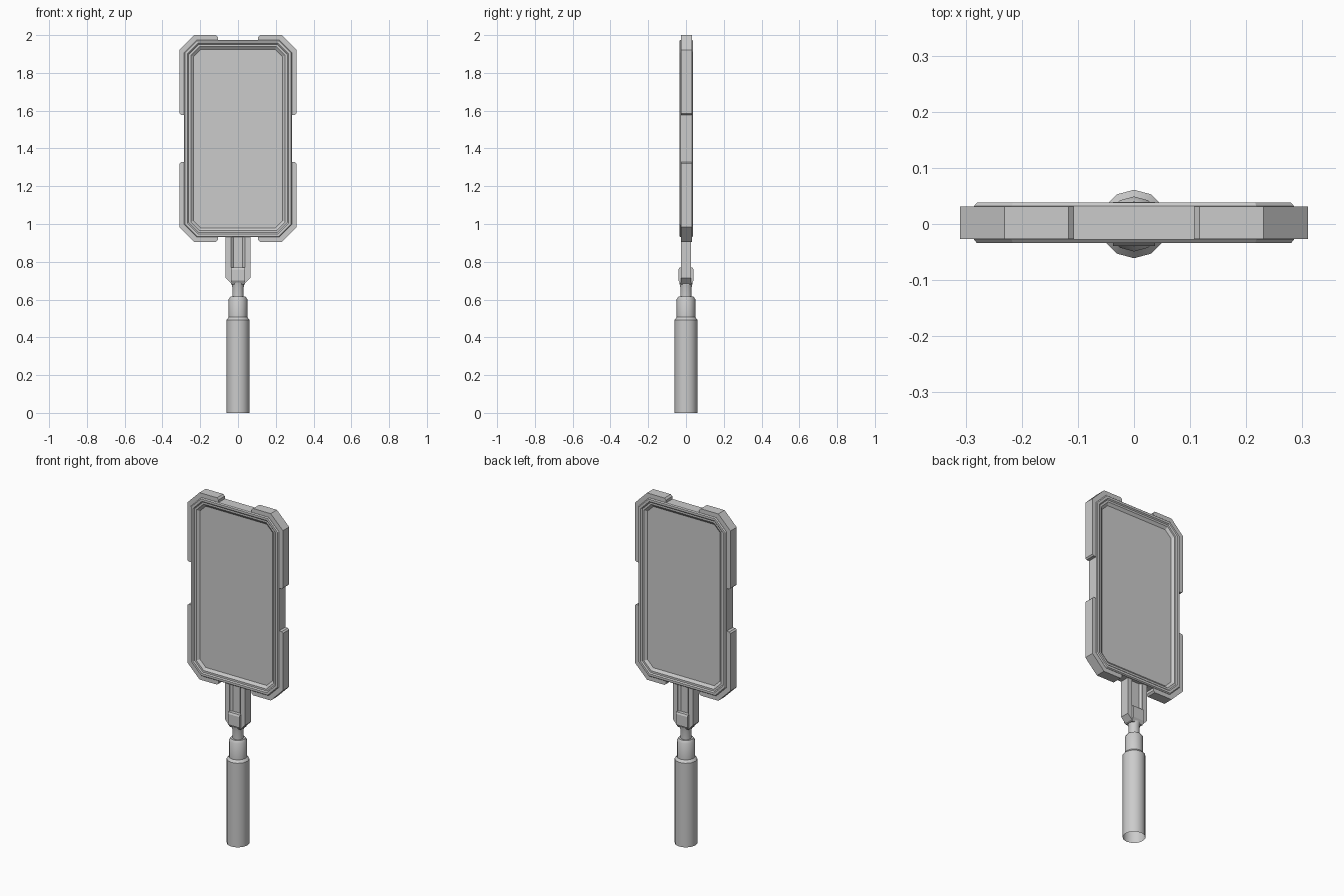
import bpy, bmesh, math

if "Cube" in bpy.data.objects:
    bpy.data.objects.remove(bpy.data.objects["Cube"])

CZ, CY = 1.4525, 0.002   # centre of the panel


def finish(name, bm, smooth=None):
    bmesh.ops.recalc_face_normals(bm, faces=bm.faces)
    me = bpy.data.meshes.new(name)
    bm.to_mesh(me)
    bm.free()
    ob = bpy.data.objects.new(name, me)
    bpy.context.collection.objects.link(ob)
    if smooth:
        bpy.ops.object.select_all(action='DESELECT')
        ob.select_set(True)
        bpy.context.view_layer.objects.active = ob
        bpy.ops.object.shade_smooth_by_angle(angle=math.radians(smooth))
    return ob


def loft(name, rings, cap_start=True, cap_end=True, smooth=None):
    """Join equal-length rings of 3D points into a skin."""
    bm = bmesh.new()
    vs = [[bm.verts.new(p) for p in r] for r in rings]
    n = len(vs[0])
    for a, b in zip(vs, vs[1:]):
        for i in range(n):
            j = (i + 1) % n
            bm.faces.new((a[i], a[j], b[j], b[i]))
    if cap_start:
        bm.faces.new(vs[0])
    if cap_end:
        bm.faces.new(vs[-1])
    return finish(name, bm, smooth)


def prism(name, pts, layers):
    """Outline in x, z swept through the given y values."""
    return loft(name, [[(x, y, z) for x, z in pts] for y in layers])


def octagon(inset, y):
    w, h = 0.285 - inset, 0.5225 - inset
    c = 0.067 - 0.586 * inset
    q = [(w, h - c), (w - c, h), (c - w, h), (-w, h - c),
         (-w, c - h), (c - w, -h), (w - c, -h), (w, c - h)]
    return [(x, CY + y, CZ + z) for x, z in q]


# Panel: stepped rim with a sunken screen on both sides
half = [(0.05, 0.018), (0.035, 0.030), (0.024, 0.030),
        (0.018, 0.036), (0.005, 0.036), (0, 0.030)]
loft("screen_panel", [octagon(i, -y) for i, y in half]
     + [octagon(i, y) for i, y in reversed(half)])

# Four corner guards
guard = [(0.117, 0.5475), (0.231, 0.5475), (0.31, 0.4685), (0.31, 0.133),
         (0.302, 0.125), (0.272, 0.125), (0.272, 0.453), (0.216, 0.509),
         (0.107, 0.509), (0.107, 0.538)]
for sx, a in ((1, "right"), (-1, "left")):
    for sz, b in ((1, "upper"), (-1, "lower")):
        prism(f"{b}_{a}_corner_guard",
              [(sx * x, CZ + sz * z) for x, z in guard],
              (CY - 0.029, CY + 0.029))

# Bracket: two prongs, a recessed web and a thick clamp block
prong = [(0.036, 0.94), (0.065, 0.94), (0.065, 0.715), (0.036, 0.685)]
for s, a in ((1, "right"), (-1, "left")):
    bm_pts = [(s * x, z) for x, z in prong]
    prism(f"{a}_prong", bm_pts, (-0.027, 0.027))
web = [(-0.037, -0.025), (-0.024, -0.014), (0.024, -0.014), (0.037, -0.025),
       (0.037, 0.025), (0.024, 0.014), (-0.024, 0.014), (-0.037, 0.025)]
loft("bracket_web", [[(x, y, z) for x, y in web] for z in (0.72, 0.94)])


def block_ring(w, d, z):
    return [(-w, -d, z), (w, -d, z), (w, d, z), (-w, d, z)]


loft("clamp_block", [block_ring(0.036, 0.026, 0.68), block_ring(0.037, 0.039, 0.70),
                     block_ring(0.037, 0.039, 0.76), block_ring(0.037, 0.034, 0.77)])

# Turned handle with twelve sides, open underneath
profile = [(0.061, 0), (0.061, 0.493), (0.049, 0.507), (0.049, 0.602),
           (0.040, 0.616), (0.030, 0.616), (0.030, 0.665), (0.035, 0.69)]
loft("handle", [[(r * math.sin(i * math.pi / 6), r * math.cos(i * math.pi / 6), z)
                 for i in range(12)] for r, z in profile],
     cap_start=False, smooth=35)
